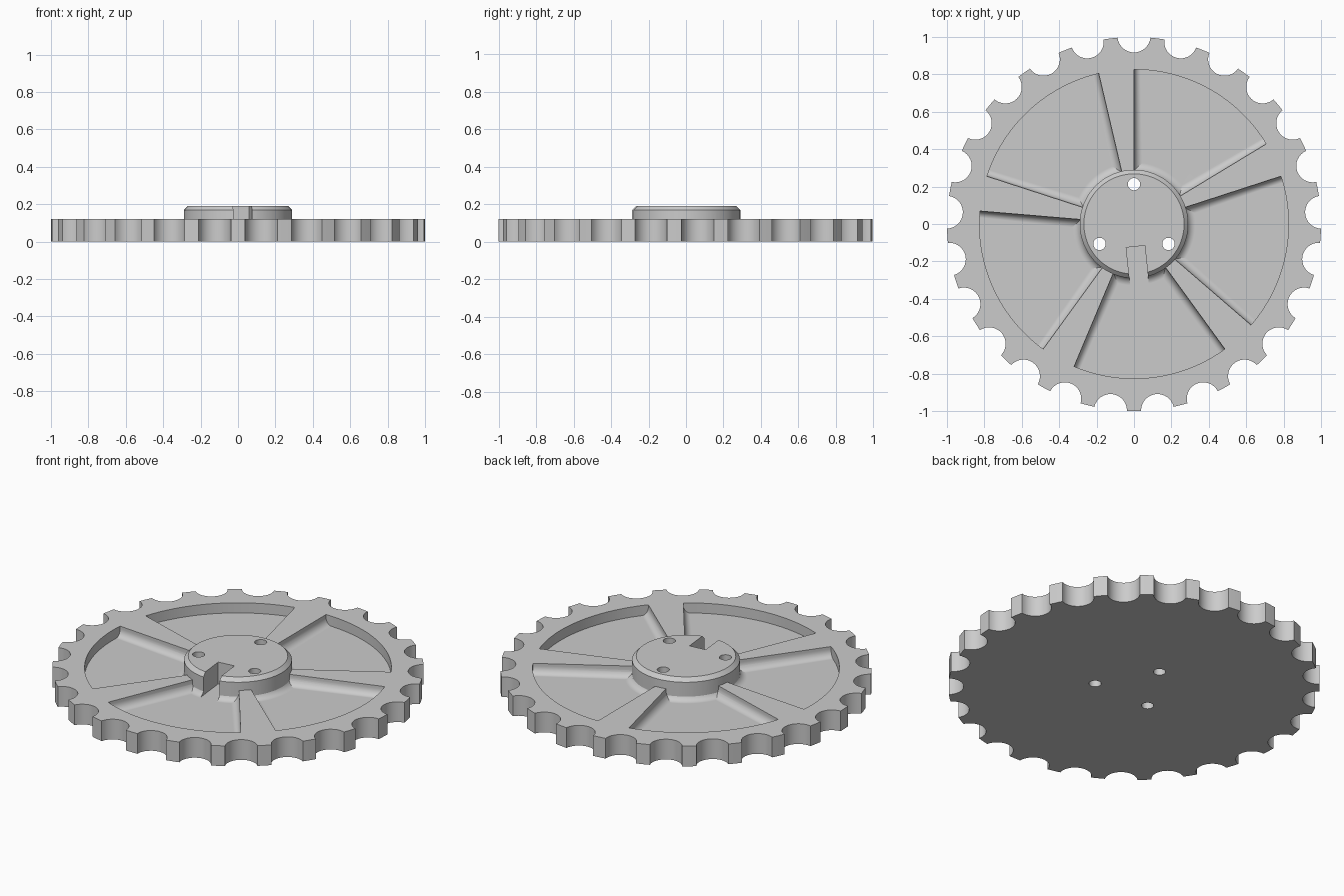
import bpy, bmesh
from math import radians, cos, sin, acos, pi
from mathutils import Matrix

cube = bpy.data.objects.get("Cube")
if cube:
    bpy.data.objects.remove(cube, do_unlink=True)

PLATE_TOP, FLOOR, HUB_TOP = 0.12, 0.06, 0.19
TEETH, NOTCH_R, NOTCH_C = 25, 0.088, 1.005
HUB_R, POCKET_IN, POCKET_OUT = 0.29, 0.284, 0.826
SPOKES, POCKET_SWEEP, FILLET = 5, 58.8, 0.045

steel = bpy.data.materials.new("grey metal")
steel.use_nodes = True
grey = (0.6, 0.6, 0.6, 1)
steel.diffuse_color = grey
steel.node_tree.nodes["Principled BSDF"].inputs["Base Color"].default_value = grey


def polar(r, a):
    return r * cos(a), r * sin(a)


def make_object(name, bm):
    bmesh.ops.recalc_face_normals(bm, faces=bm.faces)
    mesh = bpy.data.meshes.new(name)
    bm.to_mesh(mesh)
    bm.free()
    mesh.materials.append(steel)
    ob = bpy.data.objects.new(name, mesh)
    bpy.context.collection.objects.link(ob)
    return ob


def prism(outline, z0, z1):
    """Upright solid from a flat outline."""
    bm = bmesh.new()
    face = bm.faces.new([bm.verts.new((x, y, z0)) for x, y in outline])
    top = bmesh.ops.extrude_face_region(bm, geom=[face])["geom"]
    verts = [g for g in top if isinstance(g, bmesh.types.BMVert)]
    bmesh.ops.translate(bm, verts=verts, vec=(0, 0, z1 - z0))
    return bm


def combine(target, tool, operation):
    tool.hide_render = True
    mod = target.modifiers.new("combine", 'BOOLEAN')
    mod.operation, mod.solver, mod.object = operation, 'EXACT', tool
    bpy.context.view_layer.objects.active = target
    bpy.ops.object.modifier_apply(modifier=mod.name)
    bpy.data.objects.remove(tool, do_unlink=True)


# Toothed plate: round notches around the rim
outline = []
phi = acos((NOTCH_C**2 + NOTCH_R**2 - 1) / (2 * NOTCH_C * NOTCH_R))
for k in range(TEETH):
    a = pi / 2 + k * 2 * pi / TEETH
    cx, cy = polar(NOTCH_C, a)
    for i in range(17):
        dx, dy = polar(NOTCH_R, a + pi + phi * (1 - i / 8))
        outline.append((cx + dx, cy + dy))
    outline.append(polar(1, a + pi / TEETH))
wheel = make_object("toothed_wheel", prism(outline, 0, PLATE_TOP))

# Sector pockets, filleted along the spokes and the hub
for k in range(SPOKES):
    end = radians(90 + k * 360 / SPOKES)
    angles = [end - radians(POCKET_SWEEP) * (1 - i / 24) for i in range(25)]
    sector = [polar(POCKET_OUT, a) for a in angles]
    sector += [polar(POCKET_IN, a) for a in reversed(angles)]
    bm = prism(sector, FLOOR, PLATE_TOP + 0.1)
    edges = [e for e in bm.edges
             if all(v.co.z < FLOOR + 0.001 for v in e.verts)
             and min(v.co.xy.length for v in e.verts) < POCKET_IN + 0.01]
    bmesh.ops.bevel(bm, geom=edges, offset=FILLET, offset_type='OFFSET',
                    segments=7, profile=0.5, affect='EDGES')
    combine(wheel, make_object("pocket_cutter", bm), 'DIFFERENCE')

# Raised hub with a chamfered rim
circle = [polar(HUB_R, i * 2 * pi / 96) for i in range(96)]
bm = prism(circle, 0.03, HUB_TOP)
rim = [e for e in bm.edges if all(v.co.z > HUB_TOP - 0.001 for v in e.verts)]
bmesh.ops.bevel(bm, geom=rim, offset=0.022, segments=1, affect='EDGES')
combine(wheel, make_object("hub", bm), 'UNION')

# Slightly turned slot at the front of the hub
bm = prism([(-0.05, -0.115), (-0.05, 0.115), (0.05, 0.115), (0.05, -0.115)],
           FLOOR + 0.0005, HUB_TOP + 0.1)
bm.transform(Matrix.Translation((0.02, -0.235, 0)) @ Matrix.Rotation(radians(6), 4, 'Z'))
combine(wheel, make_object("slot_cutter", bm), 'DIFFERENCE')

# Three bolt holes right through
for k in range(3):
    hx, hy = polar(0.213, pi / 2 + k * 2 * pi / 3)
    ring = [polar(0.033, i * 2 * pi / 32) for i in range(32)]
    hole = prism([(hx + x, hy + y) for x, y in ring], -0.1, HUB_TOP + 0.1)
    combine(wheel, make_object("hole_cutter", hole), 'DIFFERENCE')

# Smooth curved walls, crisp edges
bpy.ops.object.select_all(action='DESELECT')
wheel.select_set(True)
bpy.context.view_layer.objects.active = wheel
bpy.ops.object.shade_smooth_by_angle(angle=radians(28))
weighted = wheel.modifiers.new("even_shading", 'WEIGHTED_NORMAL')
weighted.keep_sharp = True
